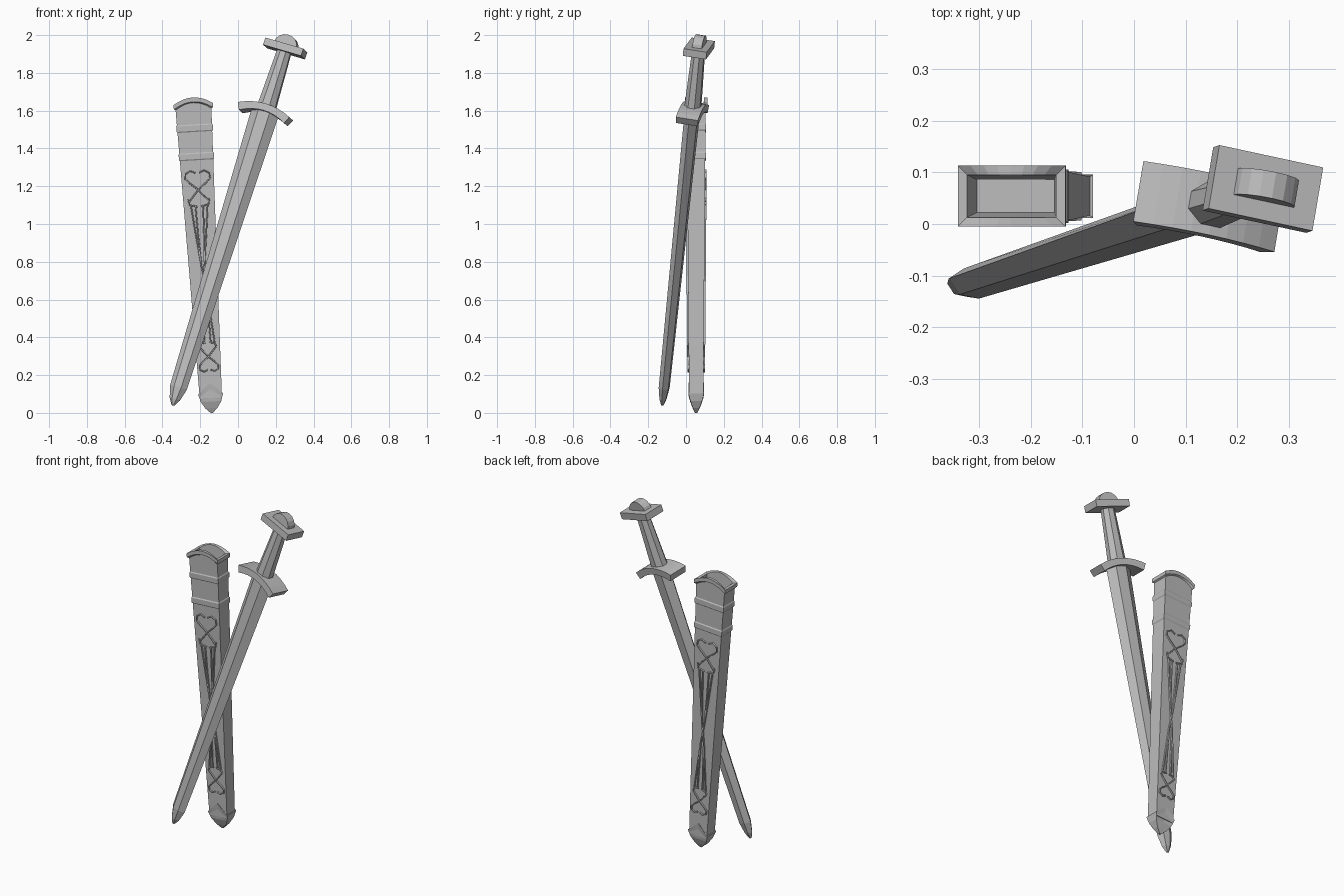
import bpy
import bmesh
from math import sin, cos, pi
from mathutils import Matrix, Vector

if "Cube" in bpy.data.objects:
    bpy.data.objects.remove(bpy.data.objects["Cube"])

steel = bpy.data.materials.new("plain_grey")
steel.use_nodes = True
GREY = (0.5, 0.5, 0.5, 1)
steel.diffuse_color = GREY
steel.node_tree.nodes["Principled BSDF"].inputs["Base Color"].default_value = GREY


def finish(name, bm, matrix):
    bmesh.ops.recalc_face_normals(bm, faces=bm.faces)
    mesh = bpy.data.meshes.new(name)
    bm.to_mesh(mesh)
    bm.free()
    mesh.materials.append(steel)
    obj = bpy.data.objects.new(name, mesh)
    bpy.context.collection.objects.link(obj)
    obj.matrix_world = matrix
    return obj


def add_loft(bm, rings):
    """Skin closed rings of points and cap both ends."""
    rows = [[bm.verts.new(p) for p in ring] for ring in rings]
    for a, b in zip(rows, rows[1:]):
        for i in range(len(a)):
            j = (i + 1) % len(a)
            bm.faces.new((a[i], a[j], b[j], b[i]))
    bm.faces.new(rows[0])
    bm.faces.new(rows[-1])


def loft(name, rings, matrix):
    bm = bmesh.new()
    add_loft(bm, rings)
    return finish(name, bm, matrix)


# Sword frame: local z runs from the tip to the pommel, local x across the blade
tip = Vector((-0.345, -0.125, 0.04))
axis = (Vector((0.25, 0.068, 1.93)) - tip).normalized()
across = Vector((1, -0.17, 0))
across = (across - axis * across.dot(axis)).normalized()
SWORD = Matrix((across, axis.cross(across), axis)).transposed().to_4x4()
SWORD.translation = tip


# Blade with six-sided section
def hexagon(z, w, t):
    f = w * 0.42
    return [(w, 0, z), (f, t, z), (-f, t, z), (-w, 0, z), (-f, -t, z), (f, -t, z)]


loft("blade", [hexagon(*s) for s in (
    (0, 0.008, 0.006), (0.035, 0.029, 0.017), (0.1, 0.047, 0.026),
    (1.65, 0.076, 0.036))], SWORD)


# Grip with eight sides, slightly waisted
def octagon(z, w, t):
    return [(w * cos(pi * (k + 0.5) / 4), t * sin(pi * (k + 0.5) / 4), z) for k in range(8)]


loft("grip", [octagon(*s) for s in (
    (1.64, 0.054, 0.046), (1.75, 0.049, 0.043), (1.86, 0.045, 0.039),
    (1.98, 0.04, 0.035))], SWORD)


# Curved guard, ends drooping towards the blade
def bar(name, half, depth, thick, z, sag, steps):
    rings = []
    for k in range(steps + 1):
        u = 2 * k / steps - 1
        mid = z - sag * u * u
        lean = 2 * sag * u / half * thick
        rings.append([(half * u + s * lean, y, mid + s * thick)
                      for y, s in ((-depth, -1), (depth, -1), (depth, 1), (-depth, 1))])
    return loft(name, rings, SWORD)


bar("guard", 0.136, 0.06, 0.019, 1.655, 0.034, 8)
bar("pommel_plate", 0.107, 0.063, 0.02, 1.99, 0.0, 1)

# Rounded pommel cap
arc = [(0.063 * cos(pi * k / 8), 2.005 + 0.058 * sin(pi * k / 8)) for k in range(9)]
loft("pommel_cap", [[(x, y, z) for x, z in arc] for y in (-0.026, 0.026)], SWORD)

# Scabbard frame, leaning to the model's right
SCABBARD = Matrix.Translation((-0.139, 0.054, 0)) @ Matrix.Rotation(-0.06, 4, "Y")


def half_width(z):
    return 0.057 + 0.0235 * z


def half_depth(z):
    return 0.037 + 0.008 * z


def box_ring(z, w, d, arch=0.0, peak=False):
    """Rectangle whose long sides rise to an arch or a peak."""
    us = [k / 4 - 1 for k in range(9)]
    lift = [arch * (1 - (abs(u) if peak else u * u)) for u in us]
    front = [(w * u, -d, z + h) for u, h in zip(us, lift)]
    back = [(w * u, d, z + h) for u, h in zip(us, lift)]
    return front + back[::-1]


def body_ring(z, grow=0.0, arch=0.0):
    return box_ring(z, half_width(z) + grow, half_depth(z) + grow, arch)


# Body with two raised bands, flared arched mouth and hollow opening
rings = [body_ring(0.08)]
for low in (1.34, 1.49):
    rings += [body_ring(low), body_ring(low + 0.006, 0.004),
              body_ring(low + 0.034, 0.004), body_ring(low + 0.04)]
rings += [body_ring(1.61, 0, 0.035), body_ring(1.615, 0.009, 0.035),
          body_ring(1.638, 0.009, 0.035), body_ring(1.638, -0.009, 0.035),
          body_ring(1.5, -0.017)]
loft("scabbard_body", rings, SCABBARD)

# Pointed metal end with a chevron top edge
loft("scabbard_chape", [
    box_ring(0, 0.006, 0.006), box_ring(0.025, 0.032, 0.018),
    box_ring(0.06, 0.054, 0.031), box_ring(0.1, 0.066, 0.042, 0.06, True),
    box_ring(0.1, 0.056, 0.034, 0.06, True)], SCABBARD)


# Raised ribbon ornament, repeated left, right, front and back
def add_ribbon(bm, path, mirror, side, width=0.0045, height=0.008):
    pts = [Vector((u * mirror, v)) for u, v in path]
    sections = []
    for i, p in enumerate(pts):
        along = (pts[min(i + 1, len(pts) - 1)] - pts[max(i - 1, 0)]).normalized()
        n = Vector((-along.y, along.x)) * width
        ring = []
        for s, h in ((-1, -0.004), (1, -0.004), (0.6, height), (-0.6, height)):
            q = p + n * s
            ring.append((q.x, side * (half_depth(q.y) + h), q.y))
        sections.append(ring)
    add_loft(bm, sections)


def scroll(z, length, w):
    """Crossing arm with a hooked end; negative length points it down."""
    shape = ((0.15, 0.92), (0.55, 1.0), (0.95, 0.9), (1.0, 0.72), (0.7, 0.58),
             (0, 0.32), (-0.85, -0.12))
    return [(w * u, z + length * v) for u, v in shape]


ornament = [
    scroll(1.135, 0.15, 0.066),
    [(0.056, 1.135), (0.05, 1.105), (0.01, 1.095)],
    [(0.044, 1.1), (0.028, 0.95), (0.008, 0.78), (-0.01, 0.66), (-0.038, 0.37)],
    [(0.02, 1.095), (0.016, 0.95), (0.008, 0.8)],
    [(0.01, 0.66), (0.014, 0.5), (0.017, 0.37)],
    [(0.046, 0.352), (0.036, 0.368), (0.01, 0.374)],
    scroll(0.335, -0.115, 0.05),
]
bm = bmesh.new()
for path in ornament:
    for mirror in (-1, 1):
        for side in (-1, 1):
            add_ribbon(bm, path, mirror, side)
finish("scabbard_ornament", bm, SCABBARD)
